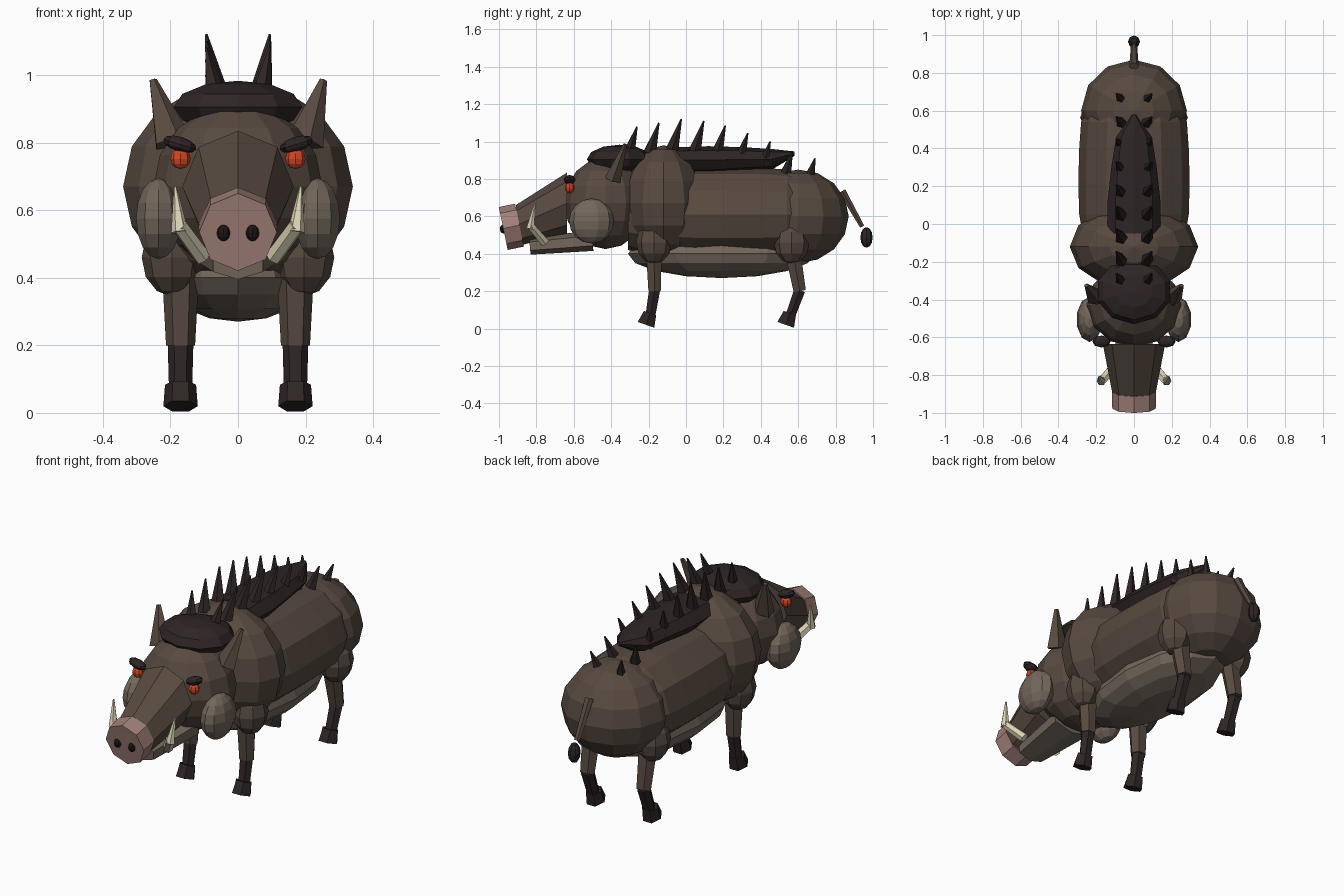
import bpy, bmesh, math
from mathutils import Vector, Matrix, Euler

if "Cube" in bpy.data.objects:
    bpy.data.objects.remove(bpy.data.objects["Cube"])


def material(name, rgb):
    m = bpy.data.materials.new(name)
    m.diffuse_color = (*rgb, 1)
    m.use_nodes = True
    m.node_tree.nodes["Principled BSDF"].inputs["Base Color"].default_value = m.diffuse_color
    return m


HIDE = material("brown hide", (0.095, 0.067, 0.051))
DARK = material("dark bristle", (0.028, 0.018, 0.018))
GREY = material("grey brown", (0.17, 0.135, 0.105))
PINK = material("pink nose", (0.36, 0.215, 0.19))
IVORY = material("ivory", (0.70, 0.64, 0.46))
EYE = material("red eye", (0.62, 0.06, 0.018))
BLACK = material("black", (0.012, 0.008, 0.008))


def finish(name, bm, mat):
    bmesh.ops.recalc_face_normals(bm, faces=bm.faces[:])
    me = bpy.data.meshes.new(name)
    bm.to_mesh(me)
    bm.free()
    me.materials.append(mat)
    ob = bpy.data.objects.new(name, me)
    bpy.context.collection.objects.link(ob)
    return ob


def ball(name, loc, size, mat, seg=12, rings=8, rot=(0, 0, 0)):
    """Faceted ellipsoid."""
    bm = bmesh.new()
    mtx = Matrix.Translation(loc) @ Euler(rot).to_matrix().to_4x4() @ Matrix.Diagonal((*size, 1))
    bmesh.ops.create_uvsphere(bm, u_segments=seg, v_segments=rings, radius=1, matrix=mtx)
    return finish(name, bm, mat)


def tube(name, rings, mat, sides=6, axis=None, turn=0.0):
    """Capped loft through (centre, radius_u, radius_v) rings."""
    bm = bmesh.new()
    d = Vector(axis) if axis else Vector(rings[-1][0]) - Vector(rings[0][0])
    d.normalize()
    u = Vector((1, 0, 0))
    u = (u - d * u.dot(d)).normalized()
    v = d.cross(u)
    loops = []
    for c, ru, rv in rings:
        loop = []
        for i in range(sides):
            a = turn + 2 * math.pi * i / sides
            loop.append(bm.verts.new(Vector(c) + u * ru * math.cos(a) + v * rv * math.sin(a)))
        loops.append(loop)
    for a, b in zip(loops, loops[1:]):
        for i in range(sides):
            j = (i + 1) % sides
            bm.faces.new((a[i], a[j], b[j], b[i]))
    bm.faces.new(loops[0])
    bm.faces.new(loops[-1])
    return finish(name, bm, mat)


Y = (0, 1, 0)

# Body masses
tube("torso", [((0, y, 0.61), rx, rz) for y, rx, rz in (
    (-0.31, 0.18, 0.19), (-0.18, 0.25, 0.23), (0.05, 0.29, 0.25), (0.22, 0.295, 0.25),
    (0.40, 0.29, 0.25), (0.54, 0.28, 0.24), (0.66, 0.22, 0.20))], HIDE, 12, Y)
ball("shoulders", (0, -0.12, 0.67), (0.34, 0.225, 0.31), HIDE)
ball("rump", (0, 0.60, 0.60), (0.28, 0.27, 0.25), HIDE)
ball("belly", (0, 0.19, 0.40), (0.22, 0.50, 0.13), GREY)

# Head
ball("head", (0, -0.43, 0.67), (0.25, 0.22, 0.245), HIDE)
tube("snout", [((0, -0.635, 0.67), 0.165, 0.165), ((0, -0.91, 0.55), 0.112, 0.11)], HIDE, 8, Y)
tube("nose_disc", [((0, -0.89, 0.553), 0.117, 0.117), ((0, -0.977, 0.535), 0.115, 0.117)], PINK, 8)
tube("lower_jaw", [((0, -0.50, 0.47), 0.13, 0.055), ((0, -0.835, 0.44), 0.085, 0.045)],
     GREY, 6, turn=math.pi / 6)

# Bristle cap on the crown
ball("crown_bristles", (0, -0.355, 0.905), (0.20, 0.175, 0.078), DARK, 10, 6)

# Saddle of bristles that tapers toward the rump
tube("back_bristles", [((0, y, z), rx, rz) for y, z, rx, rz in (
    (-0.05, 0.90, 0.14, 0.07), (0.12, 0.90, 0.14, 0.075), (0.30, 0.905, 0.12, 0.065),
    (0.46, 0.905, 0.095, 0.055), (0.58, 0.935, 0.01, 0.012))], DARK, 8, Y)

# Paired spines: tip y, tip z, height
SPINES = ((-0.262, 1.08, 0.15), (-0.145, 1.10, 0.16), (-0.025, 1.12, 0.17),
          (0.095, 1.11, 0.17), (0.21, 1.085, 0.16), (0.33, 1.045, 0.14),
          (0.45, 1.00, 0.12), (0.568, 0.945, 0.11), (0.69, 0.91, 0.10))

for side, s in (("left", 1), ("right", -1)):
    # Face details
    ball(f"{side}_cheek", (s * 0.235, -0.505, 0.575), (0.07, 0.12, 0.12), GREY, 10, 8)
    ball(f"{side}_eye", (s * 0.17, -0.622, 0.752), (0.03, 0.026, 0.03), EYE, 8, 6)
    ball(f"{side}_brow", (s * 0.172, -0.622, 0.795), (0.051, 0.032, 0.022), DARK, 8, 6,
         (0, -s * 0.3, 0))
    ball(f"{side}_nostril", (s * 0.043, -0.977, 0.533), (0.02, 0.018, 0.025), BLACK, 8, 6)
    tube(f"{side}_ear", [((s * 0.195, -0.39, 0.80), 0.06, 0.045),
                         ((s * 0.252, -0.325, 0.985), 0.012, 0.01)], HIDE, 5)
    # Two-piece tusk
    tube(f"{side}_tusk_base", [((s * 0.105, -0.755, 0.46), 0.026, 0.026),
                               ((s * 0.175, -0.835, 0.555), 0.025, 0.022)], IVORY, 6)
    tube(f"{side}_tusk_tip", [((s * 0.172, -0.832, 0.535), 0.026, 0.024),
                              ((s * 0.186, -0.808, 0.67), 0.004, 0.004)], IVORY, 6)
    # Spines
    for n, (y, z, h) in enumerate(SPINES):
        r = 0.12 * h + 0.016
        tube(f"{side}_spine_{n + 1}", [((s * 0.066, y - 0.3 * h, z - h), r, r),
                                       ((s * 0.094, y, z), 0.004, 0.004)], DARK, 5)
    # Legs: joint y, knee y, ankle y
    for part, hip, knee, foot in (("front", -0.172, -0.168, -0.192), ("hind", 0.565, 0.608, 0.555)):
        x = s * 0.17
        name = f"{side}_{part}"
        ball(name + "_thigh", (s * 0.195, hip, 0.46), (0.09, 0.095, 0.115), HIDE, 8, 6)
        tube(name + "_upper_leg", [((x, hip, 0.44), 0.056, 0.05),
                                   ((x, knee, 0.20), 0.043, 0.038)], HIDE)
        tube(name + "_lower_leg", [((x, knee, 0.205), 0.038, 0.034),
                                   ((x, foot, 0.06), 0.034, 0.03)], DARK)
        tube(name + "_hoof", [((x, foot, 0.083), 0.046, 0.04),
                              ((x, foot - 0.022, 0.02), 0.051, 0.054)], DARK)

# Tail and tuft
tube("tail", [((0, 0.835, 0.735), 0.025, 0.022), ((0, 0.942, 0.545), 0.017, 0.014)], HIDE)
ball("tail_tuft", (0, 0.965, 0.487), (0.032, 0.033, 0.055), DARK, 8, 6)
